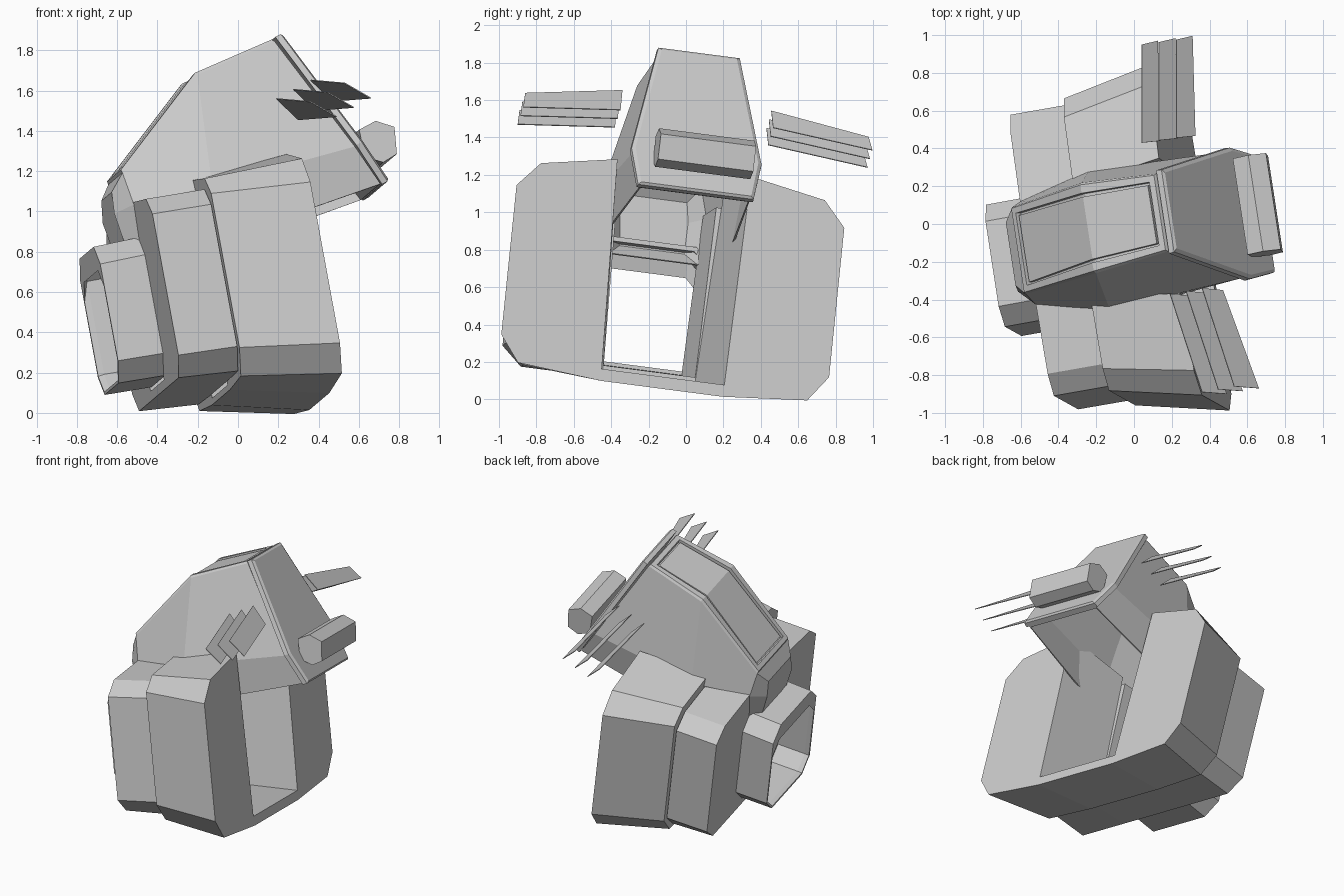
import bpy, bmesh
from mathutils import Vector

if "Cube" in bpy.data.objects:
    bpy.data.objects.remove(bpy.data.objects["Cube"])

# tilted frame of the whole figure: forward, left, up, and centre-plane offset
F = Vector((.97, .17, .16))
L = Vector((-.151, .979, -.128))
U = Vector((-.18, .10, .98))
C = -.195


def world(f, l, u):
    return F * f + L * (l + C) + U * u


def finish(name, bm):
    bmesh.ops.recalc_face_normals(bm, faces=bm.faces)
    me = bpy.data.meshes.new(name)
    bm.to_mesh(me)
    bm.free()
    ob = bpy.data.objects.new(name, me)
    bpy.context.collection.objects.link(ob)
    return ob


def loft(loops, closed_ends=True, cyclic=False):
    """Skin a list of equal-length (f, l, u) loops; returns bmesh and quads by strip."""
    bm = bmesh.new()
    rows = [[bm.verts.new(world(*p)) for p in lp] for lp in loops]
    n = len(rows[0])
    strips = []
    pairs = list(zip(rows, rows[1:])) + ([(rows[-1], rows[0])] if cyclic else [])
    for a, b in pairs:
        strips.append([bm.faces.new((a[i], a[(i + 1) % n], b[(i + 1) % n], b[i]))
                       for i in range(n)])
    if closed_ends and not cyclic:
        bm.faces.new(rows[0])
        bm.faces.new(rows[-1])
    return bm, strips


def mirrored(f, half):
    """Half outline (l, u) -> closed outline symmetric about the centre plane."""
    return [(f, l, u) for l, u in half] + [(f, -l, u) for l, u in reversed(half)]


# U-shaped body: flared front block and narrower rear block
front = [(.33, -.03), (.79, .01), (.895, .15), (.895, .965), (.775, 1.10), (.365, 1.175), (.335, .035)]
mid = [(.30, .07), (.68, .09), (.79, .22), (.79, 1.0), (.68, 1.09), (.30, 1.13), (.25, .10)]
joint = [(.30, .115), (.65, .12), (.76, .23), (.76, .95), (.65, 1.04), (.27, 1.075), (.25, .145)]
rear = [(.28, .135), (.65, .135), (.76, .235), (.76, .95), (.65, 1.04), (.25, 1.075), (.22, .18)]
bm, _ = loft([mirrored(-.105, mid), mirrored(.38, front)])
finish("body_front_block", bm)
bm, _ = loft([mirrored(-.41, rear), mirrored(-.11, joint)])
finish("body_rear_block", bm)


# octagonal rear vent: hollow tube with a lip hanging at the back of its top
def octagon(f, w, b, t, c):
    return mirrored(f, [(w - c, b), (w, b + c), (w, t - c), (w - c, t)])


bm, _ = loft([octagon(-.64, .33, .20, .89, .10), octagon(-.40, .33, .20, .90, .10),
              octagon(-.40, .31, .22, .875, .09), octagon(-.61, .31, .22, .87, .09),
              octagon(-.64, .315, .215, .77, .09)], cyclic=True)
finish("rear_vent", bm)


# head: stations from back to front, each with top, side and bottom points (f, half width, u)
def station(pts):
    return [(f, h, u) for f, h, u in pts] + [(f, -h, u) for f, h, u in reversed(pts)]


head = [
    [(-.49, .17, 1.15), (-.50, .19, 1.04), (-.47, .18, .86)],
    [(-.43, .235, 1.23), (-.41, .28, 1.06), (-.39, .25, .80)],
    [(.03, .245, 1.65), (-.02, .375, 1.08), (.05, .35, .82)],
    [(.45, .21, 1.755), (.73, .34, 1.16), (.83, .30, .96)],
]
bm, strips = loft([station(s) for s in head])
# crown panel set in a narrow groove
crown = [strips[1][5], strips[2][5]]
bmesh.ops.recalc_face_normals(bm, faces=bm.faces)
for width, height in ((.012, .015), (.045, 0), (.002, -.03), (.016, 0), (.002, .022)):
    bmesh.ops.inset_region(bm, faces=crown, thickness=width, depth=height)
# the head is a hood, open underneath
bmesh.ops.delete(bm, geom=[strips[1][2], strips[2][2]], context='FACES')
ob = finish("head", bm)
m = ob.modifiers.new("shell", 'SOLIDIFY')
m.thickness = .012
m.offset = -1

# face plate with a bevelled rim
plate_back = [(.455, .225, 1.775), (.735, .358, 1.165), (.835, .318, .955)]
plate_mid = [(.485, .222, 1.785), (.765, .355, 1.175), (.865, .315, .965)]
plate_front = [(.500, .205, 1.775), (.775, .335, 1.18), (.872, .30, .98)]
bm, _ = loft([station(s) for s in (plate_back, plate_mid, plate_front)])
finish("face_plate", bm)

# hexagonal nose bar across the face plate
nose = [(.785, 1.25), (.875, 1.28), (.963, 1.235), (.950, 1.10), (.875, 1.07), (.79, 1.11)]
bm, _ = loft([[(f, s + .025, u) for f, u in nose] for s in (-.26, .26)])
finish("nose_bar", bm)

# three thin whisker blades on each side
blades = {
    "right": ([(.19, -.37, 1.56), (.30, -.38, 1.455), (.49, -.90, 1.47), (.36, -.89, 1.545)],
              (.085, .015, .046)),
    "left": ([(.04, .43, 1.45), (.14, .44, 1.36), (.125, .97, 1.24), (.04, .95, 1.31)],
             (.092, .013, .046)),
}
for side, (quad, step) in blades.items():
    for i in range(3):
        bm = bmesh.new()
        bm.faces.new([bm.verts.new(Vector(p) + Vector(step) * i) for p in quad])
        ob = finish(f"whisker_{side}_{i + 1}", bm)
        m = ob.modifiers.new("thickness", 'SOLIDIFY')
        m.thickness = .005
        m.offset = 0
